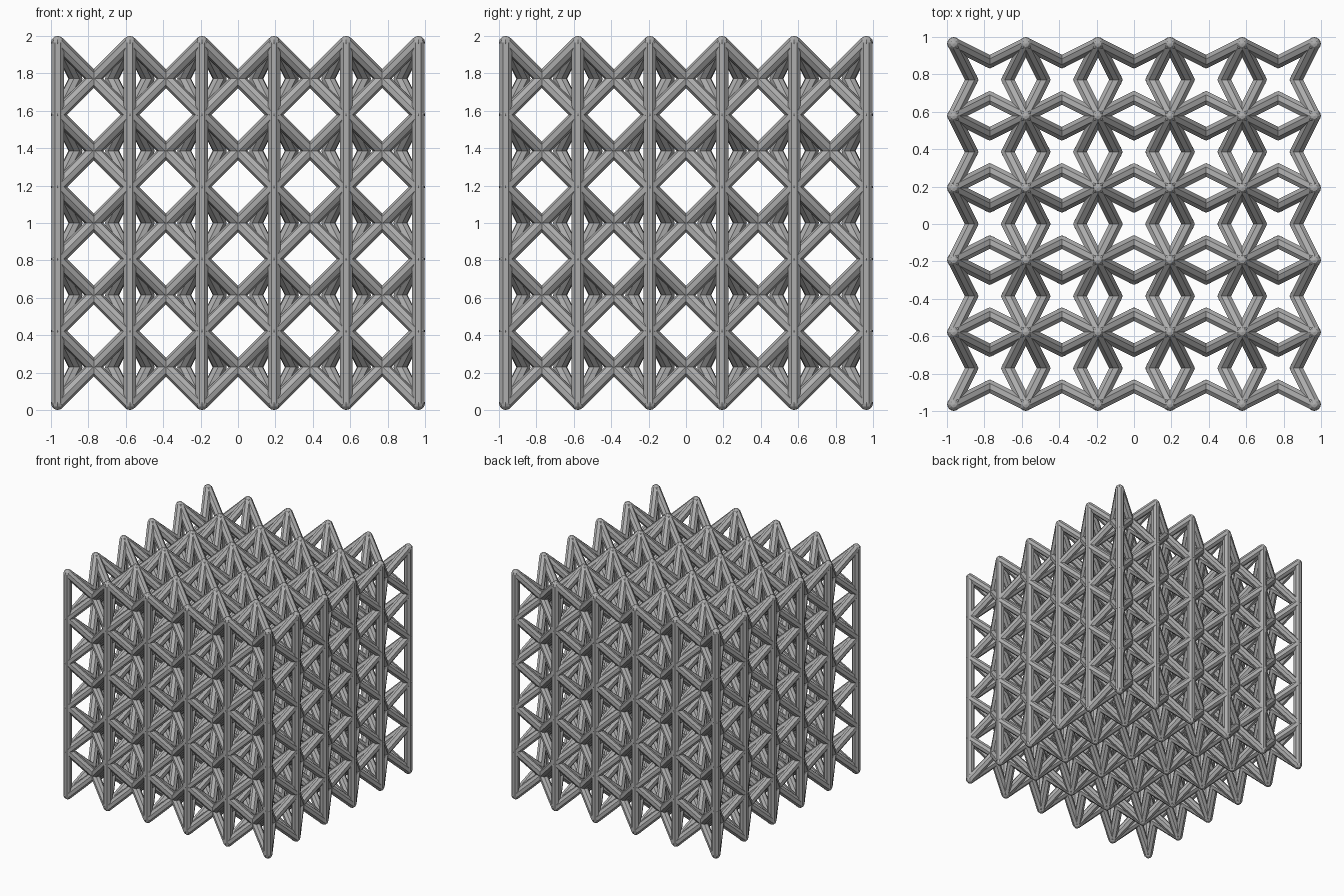
import bpy
import bmesh
import math
from mathutils import Vector, Matrix

cube = bpy.data.objects.get("Cube")
if cube:
    bpy.data.objects.remove(cube, do_unlink=True)

CELLS = 5
RADIUS = 0.036            # strut radius
HALF = 1 - RADIUS         # outermost column axis
PITCH = 2 * HALF / CELLS
INSET = PITCH / 4         # how far each wall joint is pulled into its cell
SIDES = 8

steel = bpy.data.materials.new("mid grey")
steel.use_nodes = True
grey = (0.42, 0.42, 0.42, 1)
steel.diffuse_color = grey
steel.node_tree.nodes["Principled BSDF"].inputs["Base Color"].default_value = grey


def add_strut(bm, a, b):
    a, b = Vector(a), Vector(b)
    axis = b - a
    turn = axis.to_track_quat('Z', 'Y').to_matrix().to_4x4()
    place = Matrix.Translation((a + b) / 2) @ turn @ Matrix.Rotation(math.pi / SIDES, 4, 'Z')
    bmesh.ops.create_cone(bm, cap_ends=True, segments=SIDES, radius1=RADIUS,
                          radius2=RADIUS, depth=axis.length, matrix=place)


def add_ball(bm, centre):
    bmesh.ops.create_uvsphere(bm, u_segments=SIDES, v_segments=6, radius=RADIUS,
                              matrix=Matrix.Translation(centre))


def finish(name, bm, counts):
    """Turn the bmesh into an object repeated along x, y and z."""
    mesh = bpy.data.meshes.new(name)
    bm.to_mesh(mesh)
    bm.free()
    mesh.materials.append(steel)
    obj = bpy.data.objects.new(name, mesh)
    obj.location = (-HALF, -HALF, RADIUS)
    bpy.context.collection.objects.link(obj)
    for i, count in enumerate(counts):
        if count > 1:
            array = obj.modifiers.new("repeat " + "xyz"[i], 'ARRAY')
            array.count = count
            array.use_relative_offset = False
            array.use_constant_offset = True
            step = [0, 0, 0]
            step[i] = PITCH
            array.constant_offset_displace = step


# Upright columns running the full height
bm = bmesh.new()
add_strut(bm, (0, 0, 0), (0, 0, 2 * HALF))
finish("columns", bm, (CELLS + 1, CELLS + 1, 1))

# Rounded joints along the columns
bm = bmesh.new()
add_ball(bm, (0, 0, 0))
finish("column_joints", bm, (CELLS + 1,) * 3)

# One cell: each wall has four braces meeting at a joint pulled inward
bm = bmesh.new()
middle = Vector((PITCH / 2, PITCH / 2, PITCH / 2))
for quarter in range(4):
    out = Vector(((1, 0, 0), (0, 1, 0), (-1, 0, 0), (0, -1, 0))[quarter])
    along = Vector((-out.y, out.x, 0))
    joint = middle + out * (PITCH / 2 - INSET)
    add_ball(bm, joint)
    for side in (-1, 1):
        for up in (-1, 1):
            corner = middle + (out + along * side + Vector((0, 0, up))) * PITCH / 2
            add_strut(bm, corner, joint)
finish("cell_braces", bm, (CELLS,) * 3)
